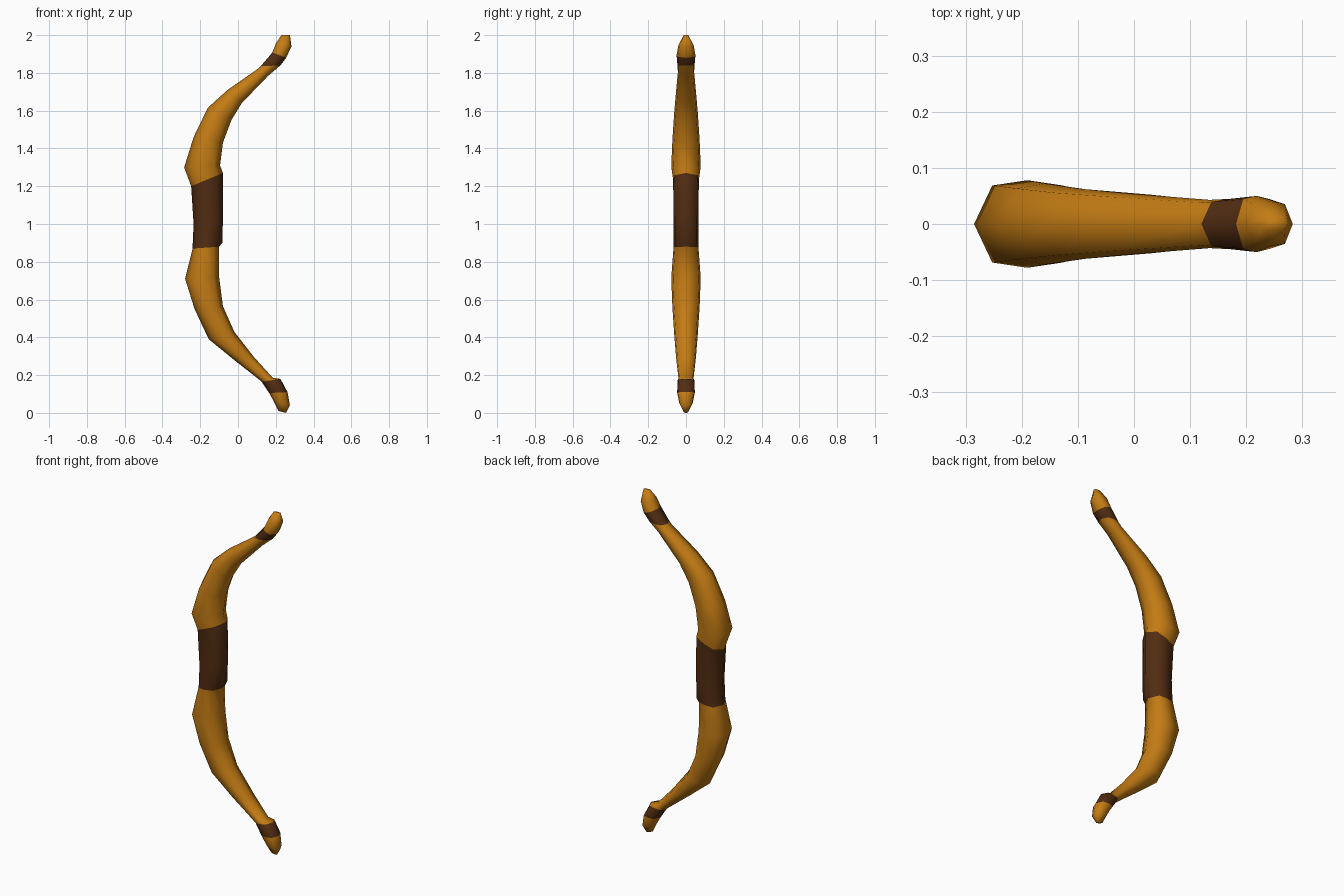
import bpy
import bmesh

cube = bpy.data.objects.get("Cube")
if cube:
    bpy.data.objects.remove(cube, do_unlink=True)


def make_material(name, colour):
    mat = bpy.data.materials.new(name)
    mat.use_nodes = True
    mat.diffuse_color = colour
    shader = next(n for n in mat.node_tree.nodes if n.type == 'BSDF_PRINCIPLED')
    shader.inputs["Base Color"].default_value = colour
    shader.inputs["Roughness"].default_value = 0.8
    return mat


wood = make_material("honey wood", (0.55, 0.2, 0.007, 1))
leather = make_material("dark leather", (0.085, 0.026, 0.006, 1))
WOOD, WRAP = 0, 1

# Cross-sections from bottom to top: outer x, z, inner x, z, half width,
# and the material of the stretch that follows
lower_limb = [
    (.215, .01, .255, 0, .012, WOOD),
    (.19, .06, .275, .04, .035, WOOD),
    (.165, .105, .262, .11, .047, WRAP),
    (.125, .165, .225, .18, .044, WOOD),
    (.105, .182, .185, .185, .04, WOOD),
    (-.02, .28, .085, .295, .052, WOOD),
    (-.155, .39, -.02, .43, .062, WOOD),
    (-.23, .55, -.08, .565, .072, WOOD),
    (-.28, .71, -.1, .72, .078, WOOD),
]
grip = [
    (-.24, .87, -.1, .88, .066, WRAP),
    (-.24, .89, -.083, .9, .066, WRAP),
    (-.235, 1.0, -.08, 1.02, .066, WRAP),
    (-.248, 1.2, -.08, 1.27, .068, WOOD),
]
upper_limb = [
    (-.285, 1.3, -.095, 1.31, .078, WOOD),
    (-.235, 1.46, -.08, 1.43, .072, WOOD),
    (-.16, 1.615, -.035, 1.55, .063, WOOD),
    (-.055, 1.71, .02, 1.64, .055, WOOD),
    (.11, 1.825, .16, 1.785, .043, WOOD),
    (.12, 1.835, .225, 1.84, .045, WRAP),
    (.182, 1.908, .255, 1.88, .05, WOOD),
    (.2, 1.955, .283, 1.94, .04, WOOD),
    (.23, 2.0, .275, 2.0, .012, WOOD),
]

# Eight-sided ring: position across the section and share of its half width
RING = [(-1, 0), (-.66, .88), (0, 1), (.66, .88),
        (1, 0), (.66, -.88), (0, -1), (-.66, -.88)]


def add_ring(bm, section):
    ox, oz, ix, iz, half, _ = section
    ring = []
    for across, side in RING:
        t = (across + 1) / 2
        ring.append(bm.verts.new((ox + (ix - ox) * t, side * half,
                                  oz + (iz - oz) * t)))
    return ring


# Bow stave: rings joined into one continuous smooth skin
bm = bmesh.new()
sections = lower_limb + grip + upper_limb
rings = [add_ring(bm, s) for s in sections]
count = len(RING)
for section, low, high in zip(sections, rings, rings[1:]):
    for i in range(count):
        j = (i + 1) % count
        face = bm.faces.new((low[i], low[j], high[j], high[i]))
        face.material_index = section[-1]

# Closed nocks at both ends
bm.faces.new(rings[0])
bm.faces.new(rings[-1])
bmesh.ops.recalc_face_normals(bm, faces=bm.faces)
for face in bm.faces:
    face.smooth = True

mesh = bpy.data.meshes.new("bow_stave")
bm.to_mesh(mesh)
bm.free()
mesh.materials.append(wood)
mesh.materials.append(leather)
bow = bpy.data.objects.new("bow_stave", mesh)
bpy.context.collection.objects.link(bow)
